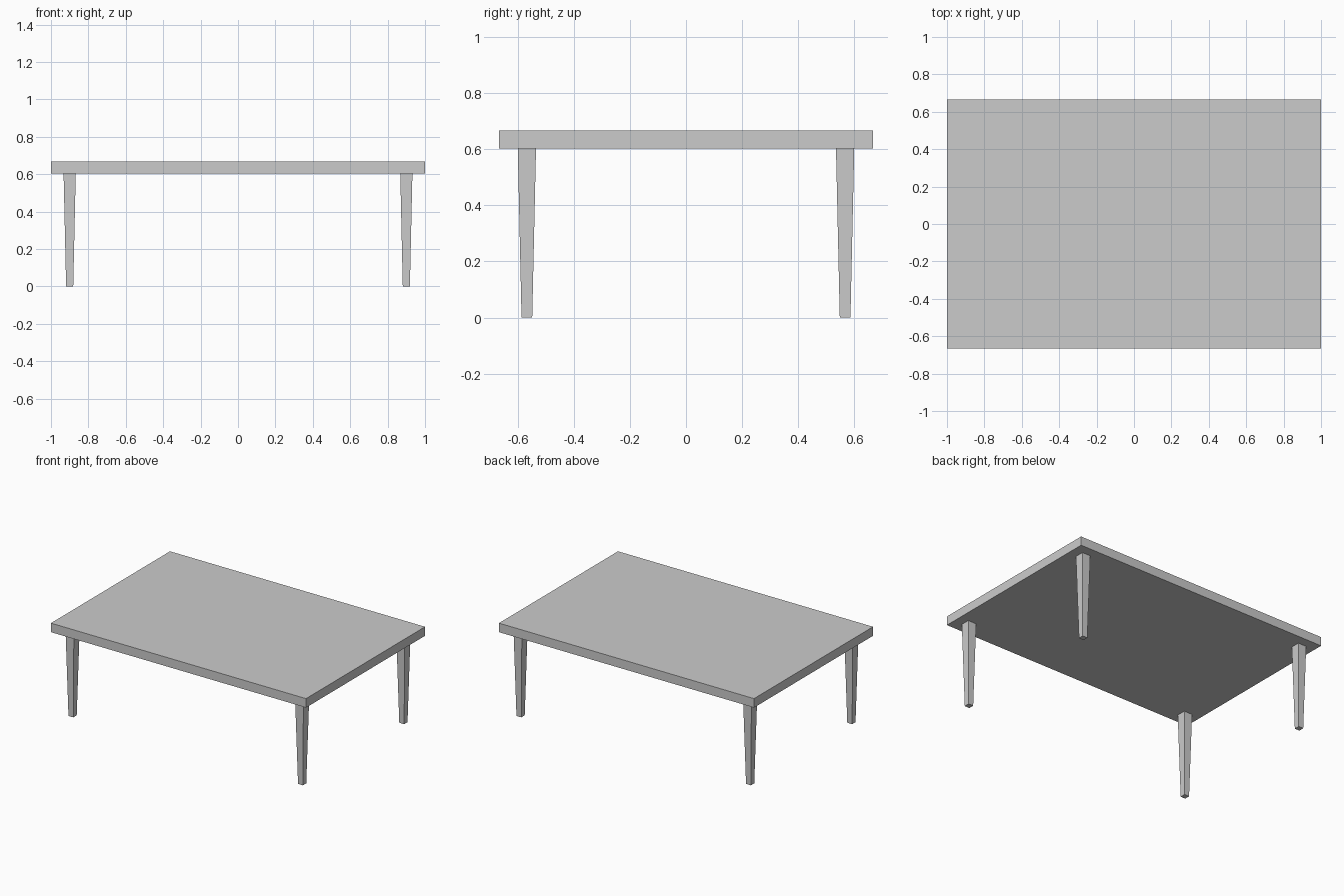
import bpy, bmesh
from mathutils import Matrix

if "Cube" in bpy.data.objects:
    bpy.data.objects.remove(bpy.data.objects["Cube"])

TOP_Z, UNDER_Z = 0.667, 0.603


def tapered_box(name, x, y, z0, z1, bottom, top):
    """Box from z0 to z1 with given (x, y) sizes at the bottom and top."""
    bm = bmesh.new()
    bmesh.ops.create_cube(bm, size=1, matrix=Matrix.Translation((0, 0, 0.5)))
    for v in bm.verts:
        sx, sy = top if v.co.z > 0.5 else bottom
        v.co = (x + v.co.x * sx, y + v.co.y * sy, z0 + v.co.z * (z1 - z0))
    mesh = bpy.data.meshes.new(name)
    bm.to_mesh(mesh)
    bm.free()
    obj = bpy.data.objects.new(name, mesh)
    bpy.context.collection.objects.link(obj)
    return obj


# Table top slab
tapered_box("table_top", 0, 0, UNDER_Z, TOP_Z, (2, 1.333), (2, 1.333))

# Four square legs, narrowing towards the floor
for depth, sy in (("front", -1), ("back", 1)):
    for side, sx in (("left", -1), ("right", 1)):
        tapered_box(f"{depth}_{side}_leg", sx * 0.9, sy * 0.567,
                    0, UNDER_Z, (0.038, 0.038), (0.065, 0.065))
